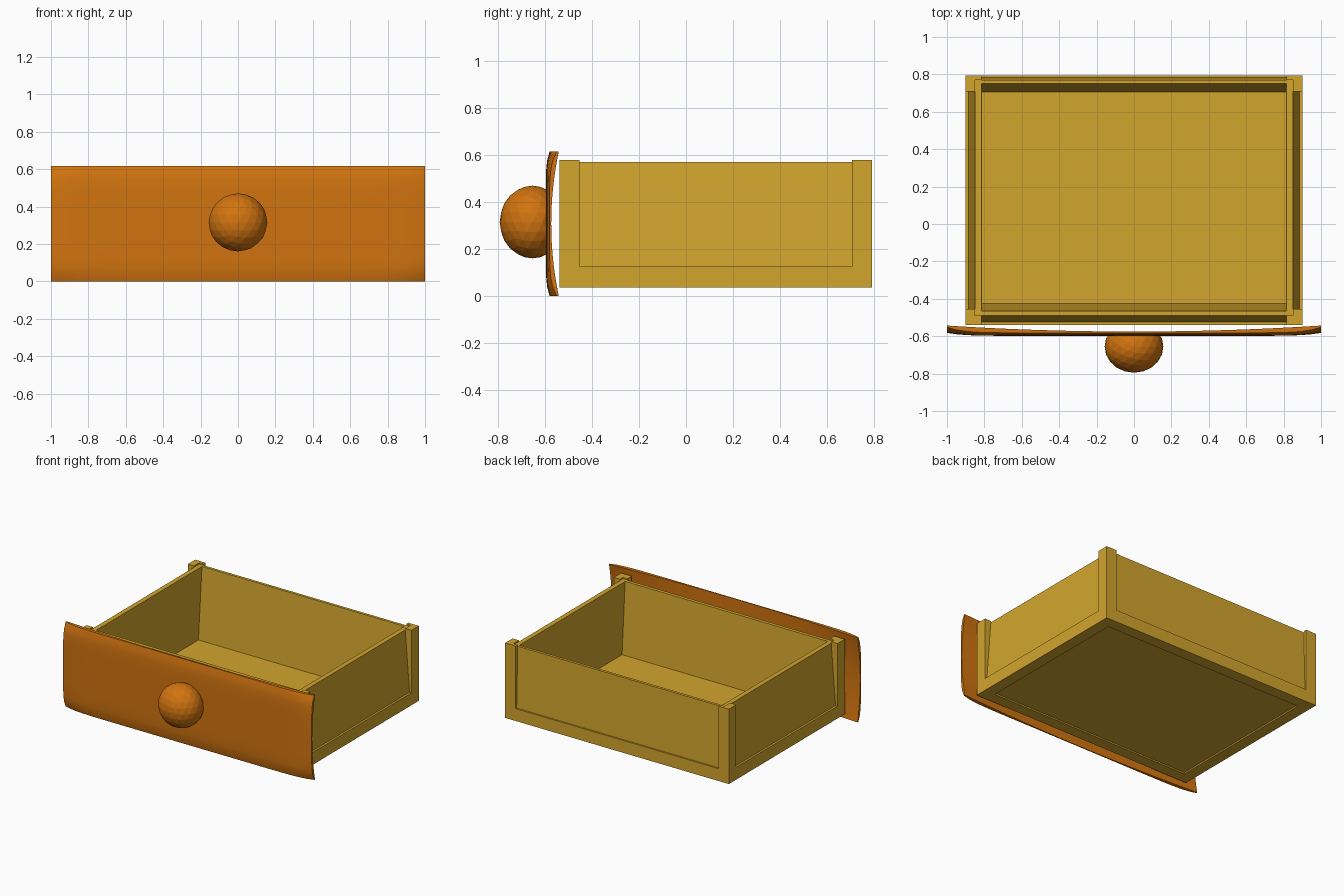
import bpy
import bmesh

default = bpy.data.objects.get("Cube")
if default:
    bpy.data.objects.remove(default, do_unlink=True)


def material(name, rgb):
    mat = bpy.data.materials.new(name)
    mat.use_nodes = True
    color = (*rgb, 1)
    mat.diffuse_color = color
    mat.node_tree.nodes["Principled BSDF"].inputs["Base Color"].default_value = color
    return mat


TAN = material("tan_wood", (0.65, 0.375, 0.027))
ORANGE = material("orange_wood", (0.64, 0.175, 0.005))


def finish(bm, name, mat, smooth=False):
    bmesh.ops.recalc_face_normals(bm, faces=bm.faces)
    mesh = bpy.data.meshes.new(name)
    bm.to_mesh(mesh)
    bm.free()
    mesh.materials.append(mat)
    obj = bpy.data.objects.new(name, mesh)
    bpy.context.collection.objects.link(obj)
    if smooth:
        bpy.ops.object.select_all(action="DESELECT")
        obj.select_set(True)
        bpy.context.view_layer.objects.active = obj
        bpy.ops.object.shade_smooth_by_angle(angle=0.5)
    return obj


def loft(name, rings, cap, mat):
    """Join rectangles (half width, front y, back y, z), closing one of them."""
    bm = bmesh.new()
    loops = [[bm.verts.new(p) for p in ((-w, f, z), (w, f, z), (w, b, z), (-w, b, z))]
             for w, f, b, z in rings]
    for lower, upper in zip(loops, loops[1:]):
        for i in range(4):
            j = (i + 1) % 4
            bm.faces.new((lower[i], lower[j], upper[j], upper[i]))
    bm.faces.new(loops[cap])
    return finish(bm, name, mat)


FRONT, BACK, SIDE = -0.54, 0.793, 0.9
RIM_FRONT, RIM_BACK, RIM_SIDE = -0.49, 0.77, 0.85
POST, BASE_Z, LEDGE_Z, RIM_Z, TOP_Z = 0.085, 0.035, 0.125, 0.57, 0.58

# Tapered walls and the inside floor
loft("drawer_walls", [
    (0.885, -0.525, 0.782, LEDGE_Z),
    (RIM_SIDE, RIM_FRONT, RIM_BACK, RIM_Z),
    (0.815, -0.465, 0.75, RIM_Z),
    (0.812, -0.425, 0.705, 0.053)], -1, TAN)

# Base frame with a shallow recess underneath
loft("drawer_base", [
    (SIDE - POST, FRONT + POST, BACK - POST, BASE_Z + 0.01),
    (SIDE - POST, FRONT + POST, BACK - POST, BASE_Z),
    (SIDE, FRONT, BACK, BASE_Z),
    (SIDE, FRONT, BACK, LEDGE_Z),
    (RIM_SIDE, RIM_FRONT, 0.74, LEDGE_Z)], 0, TAN)

# L-shaped corner posts
for side, side_name in ((1, "left"), (-1, "right")):
    for y, rim, inward, end_name in ((FRONT, RIM_FRONT, 1, "front"),
                                     (BACK, RIM_BACK, -1, "back")):
        bm = bmesh.new()
        outline = ((SIDE, y), (SIDE, y + inward * POST), (RIM_SIDE, y + inward * POST),
                   (RIM_SIDE, rim), (SIDE - POST, rim), (SIDE - POST, y))
        face = bm.faces.new([bm.verts.new((side * px, py, LEDGE_Z)) for px, py in outline])
        top = bmesh.ops.extrude_face_region(bm, geom=[face])["geom"]
        for v in top:
            if isinstance(v, bmesh.types.BMVert):
                v.co.z = TOP_Z
        finish(bm, f"{end_name}_{side_name}_post", TAN)

# Pillowed front board, hollow behind and swept back at its corners
HALF_H = 0.308
COLS, ROWS = 40, 16


def board_point(i, j, is_back):
    u, v = 2 * i / COLS - 1, 2 * j / ROWS - 1
    corner = u ** 2 * v ** 2
    if is_back:
        y = -0.575 + 0.032 * corner
    else:
        y = -0.598 + 0.016 * max(u ** 12, v ** 8) + 0.03 * u ** 12 * v ** 6
    return (u, y, HALF_H * (1 + v))


bm = bmesh.new()
edge_loops = []
for is_back in (False, True):
    grid = [[bm.verts.new(board_point(i, j, is_back)) for i in range(COLS + 1)]
            for j in range(ROWS + 1)]
    for j in range(ROWS):
        for i in range(COLS):
            bm.faces.new((grid[j][i], grid[j][i + 1], grid[j + 1][i + 1], grid[j + 1][i]))
    edge_loops.append(grid[0][:-1] + [row[-1] for row in grid[:-1]]
                      + grid[-1][:0:-1] + [row[0] for row in grid[:0:-1]])
near, far = edge_loops
for k in range(len(near)):
    n = (k + 1) % len(near)
    bm.faces.new((near[k], near[n], far[n], far[k]))
finish(bm, "front_board", ORANGE, smooth=True)

# Faceted round knob, flattened where it meets the board
bm = bmesh.new()
bmesh.ops.create_icosphere(bm, subdivisions=3, radius=1)
for v in bm.verts:
    v.co = (0.157 * v.co.x, min(-0.655 + 0.14 * v.co.y, -0.583), 0.315 + 0.155 * v.co.z)
finish(bm, "knob", ORANGE)
